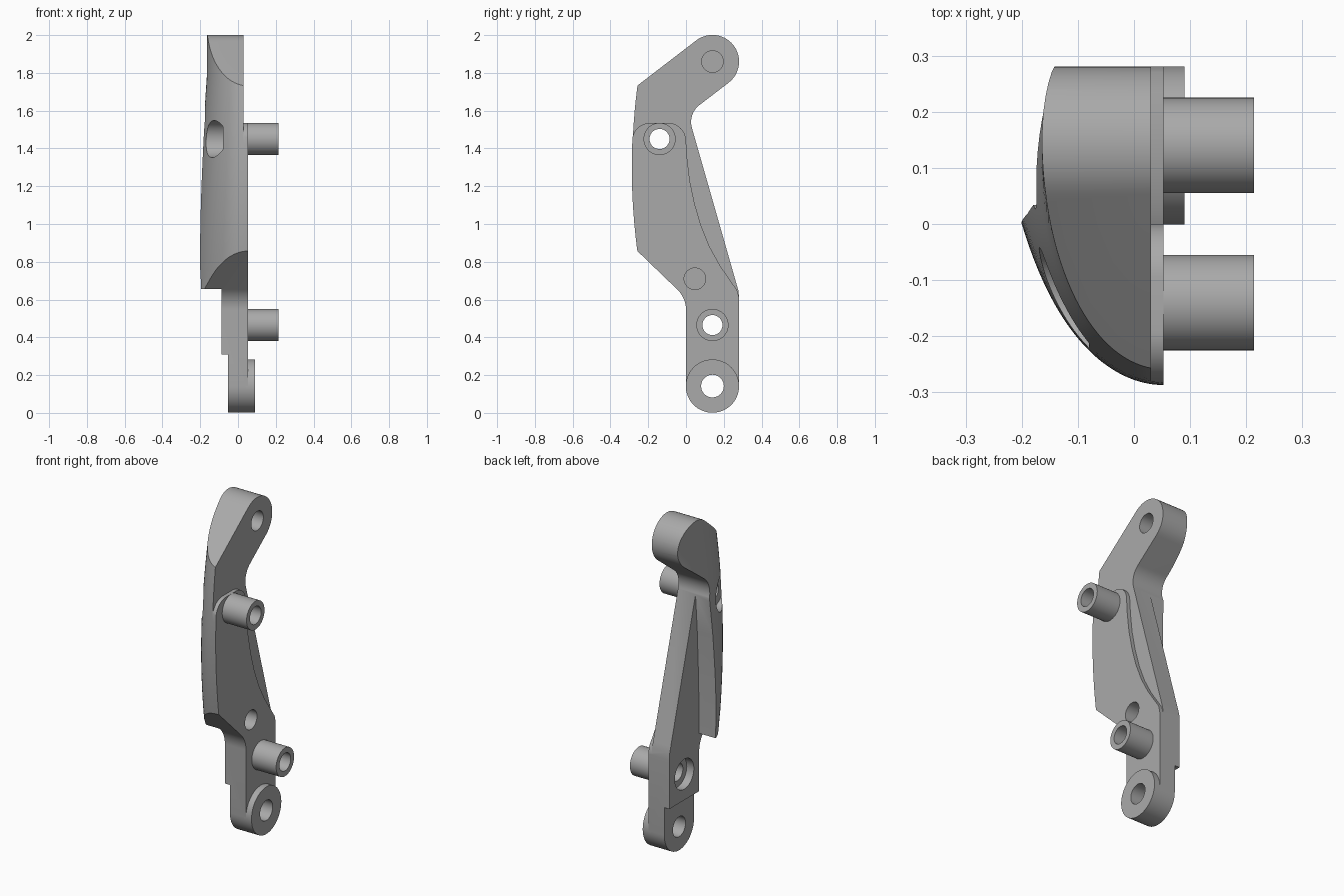
import bpy, bmesh
from math import cos, sin, radians, sqrt

cube = bpy.data.objects.get("Cube")
if cube:
    bpy.data.objects.remove(cube, do_unlink=True)

grey = bpy.data.materials.new("satin grey")
grey.use_nodes = True
colour = (0.4, 0.4, 0.4, 1)
grey.diffuse_color = colour
grey.node_tree.nodes["Principled BSDF"].inputs["Base Color"].default_value = colour


def loft(name, rings):
    """Closed solid through rings of equal length."""
    bm = bmesh.new()
    loops = [[bm.verts.new(p) for p in ring] for ring in rings]
    n = len(loops[0])
    for a, b in zip(loops, loops[1:]):
        for i in range(n):
            j = (i + 1) % n
            bm.faces.new((a[i], a[j], b[j], b[i]))
    bm.faces.new(loops[0])
    bm.faces.new(loops[-1])
    bmesh.ops.recalc_face_normals(bm, faces=bm.faces)
    mesh = bpy.data.meshes.new(name)
    bm.to_mesh(mesh)
    bm.free()
    obj = bpy.data.objects.new(name, mesh)
    mesh.materials.append(grey)
    bpy.context.collection.objects.link(obj)
    return obj


def prism(name, outline, x0, x1):
    return loft(name, [[(x, y, z) for y, z in outline] for x in (x0, x1)])


def arc(y, z, r, start, end, steps=24):
    angles = [radians(start + (end - start) * i / steps) for i in range(steps + 1)]
    return [(y + r * cos(a), z + r * sin(a)) for a in angles]


def cylinder(name, centre, r, x0, x1):
    return prism(name, arc(*centre, r, 0, 354.375, 63), x0, x1)


def combine(obj, tool, operation="DIFFERENCE"):
    mod = obj.modifiers.new("cut", "BOOLEAN")
    mod.operation, mod.solver, mod.object = operation, "EXACT", tool
    bpy.context.view_layer.objects.active = obj
    bpy.ops.object.modifier_apply(modifier=mod.name)
    bpy.data.objects.remove(tool, do_unlink=True)


# Key hole centres (y, z)
PIVOT, LOWER, UPPER = (0.14, 0.142), (0.14, 0.465), (-0.14, 1.45)
TOP, SMALL = (0.14, 1.86), (0.047, 0.71)
INNER, PLATE = 0.053, -0.087

# Bracket side profile
profile = (arc(*TOP, 0.141, 128, -53)
           + arc(0.14, 1.54, 0.113, 127, 197, 12)
           + [(0.268, 0.68), (0.278, 0.645), (0.281, 0.6)]
           + arc(*PIVOT, 0.141, 0, -180)
           + arc(-0.15, 0.545, 0.15, 0, 46, 12)
           + [(-0.3, 0.898), (-0.3, 1.7)])
bracket = prism("bracket", profile, -0.4, INNER)


# Bulging outer shell: elliptical sections that widen downwards
def section(z):
    t = min(max((z - 0.75) / 1.05, 0), 1)
    front = -0.287 + 0.15 * (max(z, 0.7) - 1.3) ** 2
    depth, reach = 0.285 - 0.068 * t, 0.45 - 0.09 * t
    ring = [(0.4, front, z)]
    for i in range(41):
        s = 0.62 * (i / 40) ** 2
        ring.append((INNER - depth * sqrt(1 - (1 - s / reach) ** 2), front + s, z))
    return ring + [(0.4, front + 0.62, z)]


levels = [-0.1, 0.5] + [0.7 + 0.06 * i for i in range(23)]
combine(bracket, loft("shell", [section(z) for z in levels]), "INTERSECT")

# Shallow step around the raised inner pad
pad_edge = ([(-0.5, 1.44)] + arc(-0.19, 1.44, 0.095, 180, 90, 12)
            + arc(-0.095, 1.44, 0.095, 90, 0, 12)
            + [(0.006, 1.35), (0.02, 1.23), (0.045, 1.11), (0.08, 0.99), (0.125, 0.88),
               (0.18, 0.78), (0.235, 0.7), (0.27, 0.65), (0.281, 0.61), (0.5, 0.6)])
combine(bracket, prism("step", pad_edge + [(0.5, 2.2), (-0.5, 2.2)], 0.03, 0.5))

# Thin web behind the shell, and the thinner pivot end
web = [(0.034, 1.5), (0.018, 1.28), (0.008, 1.05), (0.002, 0.85), (0, 0.656),
       (-0.5, 0.656), (-0.5, -0.2), (0.5, -0.2), (0.5, 1.5)]
combine(bracket, prism("web_cut", web, -0.6, PLATE))
foot = [(-0.5, 0.31), (-0.5, -0.2), (0.5, -0.2), (0.5, 0.31)]
combine(bracket, prism("foot_cut", foot, -0.6, -0.053))

# Bores, counterbores and blind holes: centre, radius, start, end
for hole in ((PIVOT, 0.06, -0.5, 0.5), (LOWER, 0.053, -0.5, 0.5), (UPPER, 0.053, -0.5, 0.5),
             (LOWER, 0.09, -0.5, -0.04), (UPPER, 0.098, -0.5, -0.08),
             (TOP, 0.057, -0.09, 0.5), (SMALL, 0.057, -0.05, 0.5)):
    combine(bracket, cylinder("bore", *hole))

# Tubular pins and pivot boss
parts = [bracket]
for name, centre, r, bore, end in (("upper_pin", UPPER, 0.085, 0.053, 0.214),
                                   ("lower_pin", LOWER, 0.085, 0.053, 0.214),
                                   ("pivot_boss", PIVOT, 0.141, 0.06, 0.09)):
    part = cylinder(name, centre, r, 0.04, end)
    combine(part, cylinder("bore", centre, bore, -0.5, 0.5))
    parts.append(part)

# Smooth shading with sharp edges kept
bpy.ops.object.select_all(action="DESELECT")
for part in parts:
    part.select_set(True)
bpy.context.view_layer.objects.active = bracket
bpy.ops.object.shade_smooth_by_angle(angle=radians(25))
